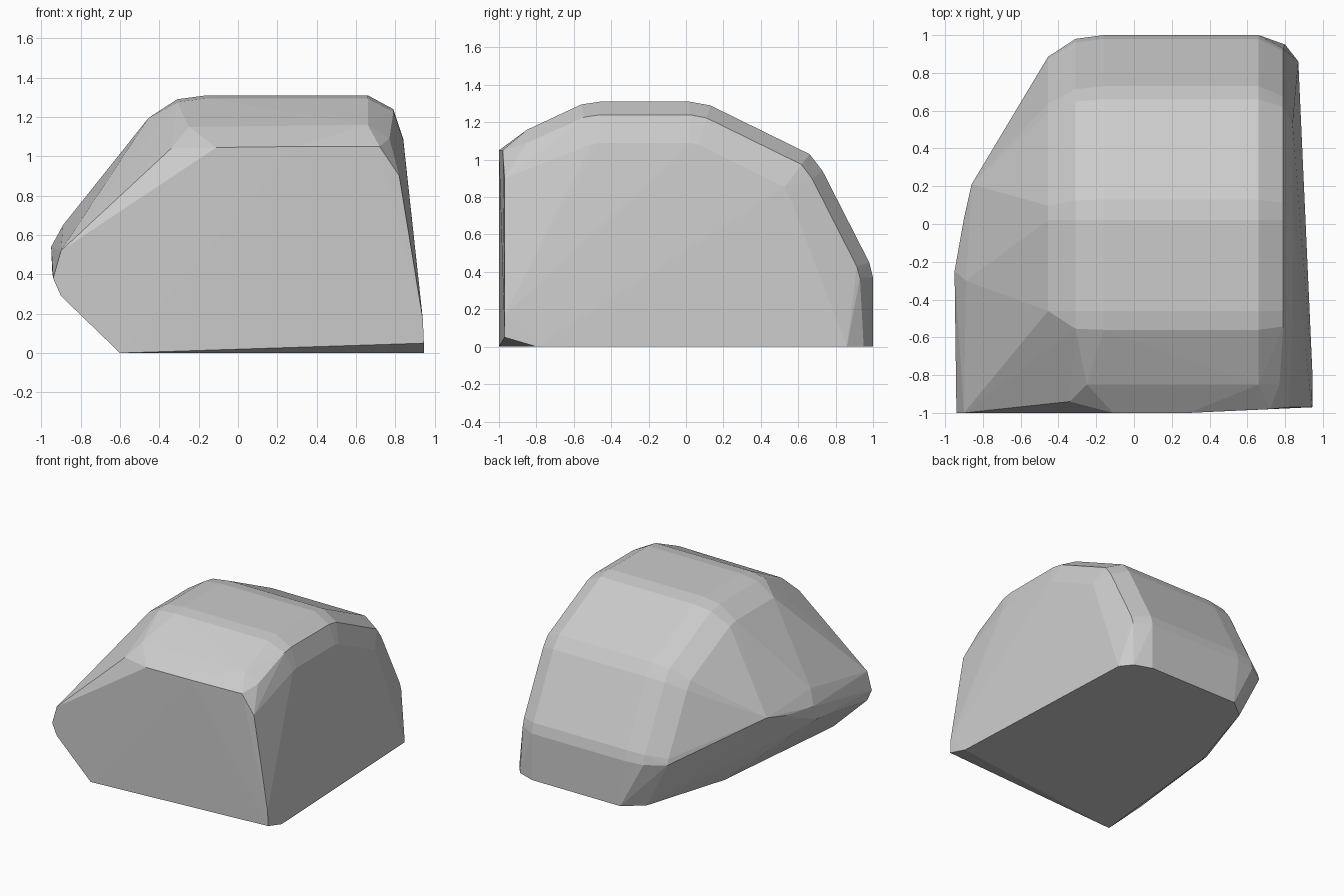
import bpy, bmesh
from math import hypot

points = []

# Rounded shell: one cross-section swept over the top and down the back.
# Each pair is x and the inward drop along the local surface normal.
section = [(-0.455, 0.115), (-0.31, 0.02), (-0.16, 0), (0.66, 0), (0.79, 0.07), (0.84, 0.22)]


def rib(y, z, ny, nz, profile=section):
    n = hypot(ny, nz)
    for x, d in profile:
        points.append((x, y - d * ny / n, z - d * nz / n))


rib(-0.56, 1.295, -0.25, 1, section[1:])
for y, z, ny, nz in [(-0.46, 1.31, 0, 1), (0.02, 1.31, 0, 1), (0.13, 1.29, 0.3, 1),
                     (0.66, 1.03, 0.6, 0.8), (0.73, 0.94, 0.8, 0.6),
                     (0.98, 0.45, 0.95, 0.3), (1, 0.37, 1, 0)]:
    rib(y, z, ny, nz)

# Sloping brow above the front face
points += [(-0.25, -0.85, 1.15), (0.66, -0.85, 1.16), (0.77, -0.85, 1.09)]

# Nearly flat front face
points += [(-0.34, -0.94, 1.04), (-0.11, -1, 1.045), (0.29, -1, 1.05), (0.72, -0.98, 1.05),
           (0.82, -0.97, 0.90), (0.945, -0.97, 0.05), (0.94, -0.97, 0.17),
           (-0.90, -1, 0.29), (-0.94, -1, 0.38), (-0.90, -1, 0.52)]

# Bulge along the left side
points += [(-0.89, -0.30, 0.65), (-0.95, -0.25, 0.54), (-0.945, -0.30, 0.42),
           (-0.90, 0.03, 0.56), (-0.86, 0.21, 0.60)]

# Flat base outline
points += [(x, y, 0) for x, y in [(-0.60, -1), (-0.48, 0.20), (-0.27, 0.88), (-0.12, 1),
                                  (0.66, 1), (0.80, 0.95), (0.87, 0.86), (0.945, -0.80)]]

# Wrap all of the guide points in a faceted convex body
bm = bmesh.new()
for p in points:
    bm.verts.new(p)
hull = bmesh.ops.convex_hull(bm, input=bm.verts)
loose = [v for v in bm.verts if not v.link_faces]
bmesh.ops.delete(bm, geom=loose, context='VERTS')
bmesh.ops.dissolve_limit(bm, angle_limit=0.01, verts=bm.verts, edges=bm.edges)
bmesh.ops.recalc_face_normals(bm, faces=bm.faces)

mesh = bpy.data.meshes.new("faceted_body")
bm.to_mesh(mesh)
bm.free()
body = bpy.data.objects.new("faceted_body", mesh)
bpy.context.collection.objects.link(body)
